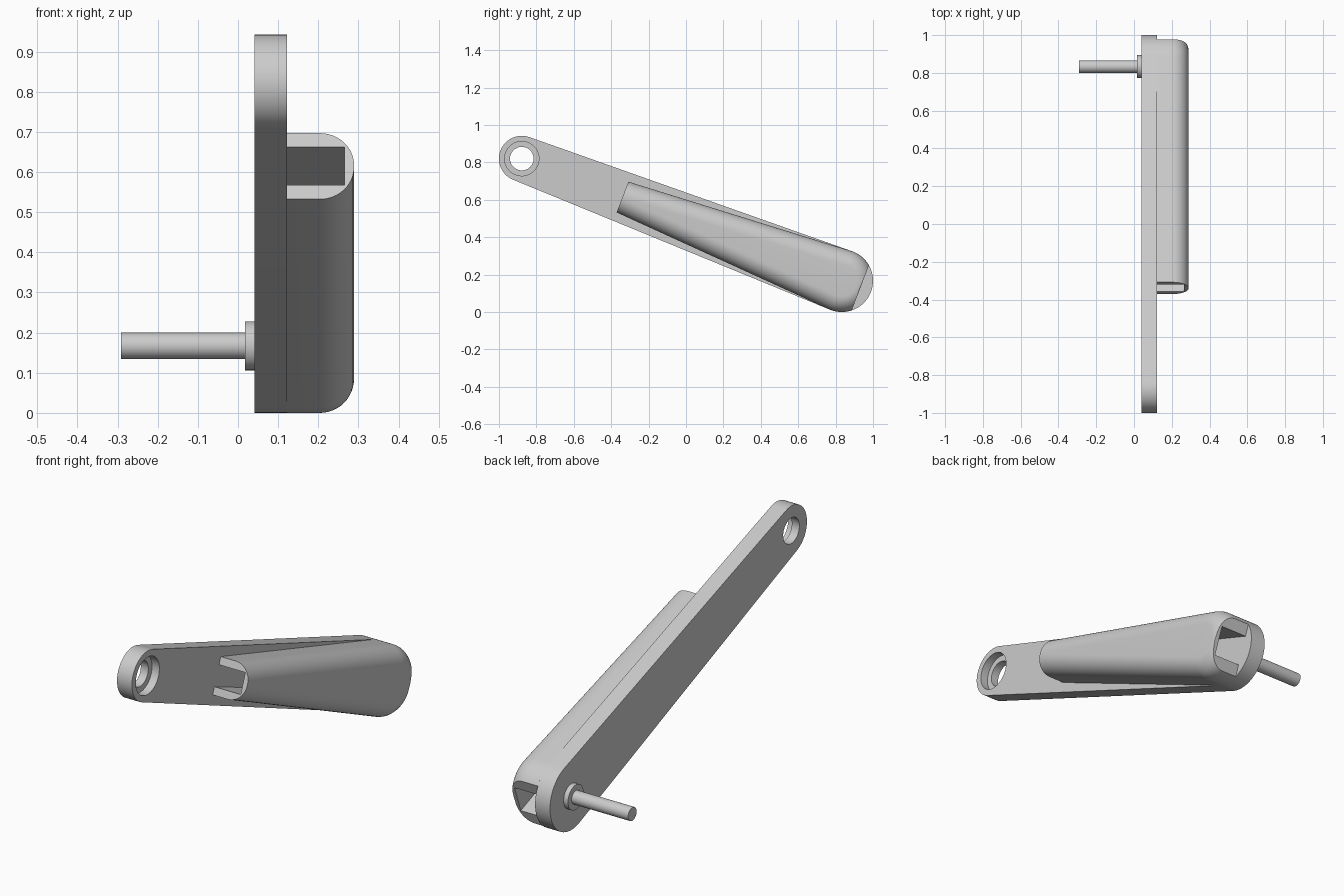
import bpy, bmesh
from math import pi, sin, cos, acos, asin, atan2, sqrt, radians
from mathutils import Matrix

if "Cube" in bpy.data.objects:
    bpy.data.objects.remove(bpy.data.objects["Cube"])

grey = bpy.data.materials.new("light_grey")
grey.use_nodes = True
grey.diffuse_color = (0.6, 0.6, 0.6, 1)
grey.node_tree.nodes["Principled BSDF"].inputs["Base Color"].default_value = (0.6, 0.6, 0.6, 1)

# Main dimensions; the local frame is (x, along arm, across arm) from the pivot
PIVOT_Y, PIVOT_Z = 0.833, 0.167
EYE_Y, EYE_Z = -0.878, 0.82
BIG_R, EYE_R = 0.167, 0.122
LENGTH = sqrt((PIVOT_Y - EYE_Y) ** 2 + (EYE_Z - PIVOT_Z) ** 2)
TILT = atan2(EYE_Z - PIVOT_Z, PIVOT_Y - EYE_Y)
FRAME = Matrix.Translation((0, PIVOT_Y, PIVOT_Z)) @ Matrix.Rotation(-TILT, 4, 'X')
ARM_BACK, ARM_FRONT, GRIP_FRONT = 0.041, 0.122, 0.289


def loft(name, layers):
    """Skin a stack of (x, outline) layers and cap both ends."""
    bm = bmesh.new()
    rings = [[bm.verts.new((x, s, t)) for s, t in outline] for x, outline in layers]
    n = len(rings[0])
    for a, b in zip(rings, rings[1:]):
        for i in range(n):
            j = (i + 1) % n
            bm.faces.new((a[i], a[j], b[j], b[i]))
    bm.faces.new(rings[0][::-1])
    bm.faces.new(rings[-1])
    bmesh.ops.remove_doubles(bm, verts=bm.verts, dist=0.0002)
    bmesh.ops.recalc_face_normals(bm, faces=bm.faces)
    mesh = bpy.data.meshes.new(name)
    bm.to_mesh(mesh)
    bm.free()
    mesh.transform(FRAME)
    mesh.materials.append(grey)
    obj = bpy.data.objects.new(name, mesh)
    bpy.context.collection.objects.link(obj)
    return obj


def circle(r, s=0, n=40):
    return [(s + r * cos(2 * pi * i / n), r * sin(2 * pi * i / n)) for i in range(n)]


def rod(name, x0, x1, r, s=0):
    return loft(name, [(x0, circle(r, s)), (x1, circle(r, s))])


def cut(obj, cutter):
    """Subtract the cutter, then discard it."""
    mod = obj.modifiers.new("cut", 'BOOLEAN')
    mod.operation, mod.solver, mod.object = 'DIFFERENCE', 'EXACT', cutter
    bpy.context.view_layer.update()
    graph = bpy.context.evaluated_depsgraph_get()
    mesh = bpy.data.meshes.new_from_object(obj.evaluated_get(graph))
    obj.modifiers.clear()
    obj.data = mesh
    bpy.data.objects.remove(cutter)


def arc(r, s, a0, a1, n):
    return [(s + r * cos(a0 + (a1 - a0) * i / n), r * sin(a0 + (a1 - a0) * i / n))
            for i in range(n + 1)]


# Arm: tapered plate with two round ends
lean = pi / 2 + asin((BIG_R - EYE_R) / LENGTH) * -1
lean = pi - lean
outline = arc(BIG_R, 0, -lean, lean, 32) + arc(EYE_R, -LENGTH, lean, 2 * pi - lean, 28)
arm = loft("arm", [(ARM_BACK, outline), (ARM_FRONT, outline)])

# Eye hole with a counterbore from the outer side
cut(arm, rod("eye_cutter", 0, 0.2, 0.063, -LENGTH))
cut(arm, rod("counterbore_cutter", 0.082, 0.2, 0.092, -LENGTH))

# Grip: tapered body with rounded outer edges, cut flat at both ends
GRIP_START, GRIP_END, GRIP_HALF, FILLET = -1.255, 0.106, 0.088, 0.085
slant = pi / 2 + asin((BIG_R - GRIP_HALF) / -GRIP_START)


def grip_outline(inset):
    r = BIG_R - inset
    stop = acos(min(1, GRIP_END / r))
    lower = [(GRIP_START, inset - GRIP_HALF)] + arc(r, 0, -slant, -stop, 14)
    return lower + [(s, -t) for s, t in reversed(lower)]


layers = [(ARM_FRONT, grip_outline(0))]
for i in range(13):
    a = pi / 2 * i / 12
    layers.append((GRIP_FRONT - FILLET * (1 - sin(a)), grip_outline(FILLET * (1 - cos(a)))))
grip = loft("grip", layers)

# Channel running through the grip
channel = [(-1.3, -0.05), (0.2, -0.072), (0.2, 0.072), (-1.3, 0.05)]
cut(grip, loft("channel_cutter", [(0.1, channel), (0.265, channel)]))

# Pivot collar and pin
collar = rod("pivot_collar", 0.017, ARM_BACK, 0.061)
pin = rod("pivot_pin", -0.291, 0.017, 0.033)

bpy.ops.object.select_all(action='DESELECT')
for part in (arm, grip, collar, pin):
    part.select_set(True)
bpy.context.view_layer.objects.active = arm
bpy.ops.object.shade_smooth_by_angle(angle=radians(30))
